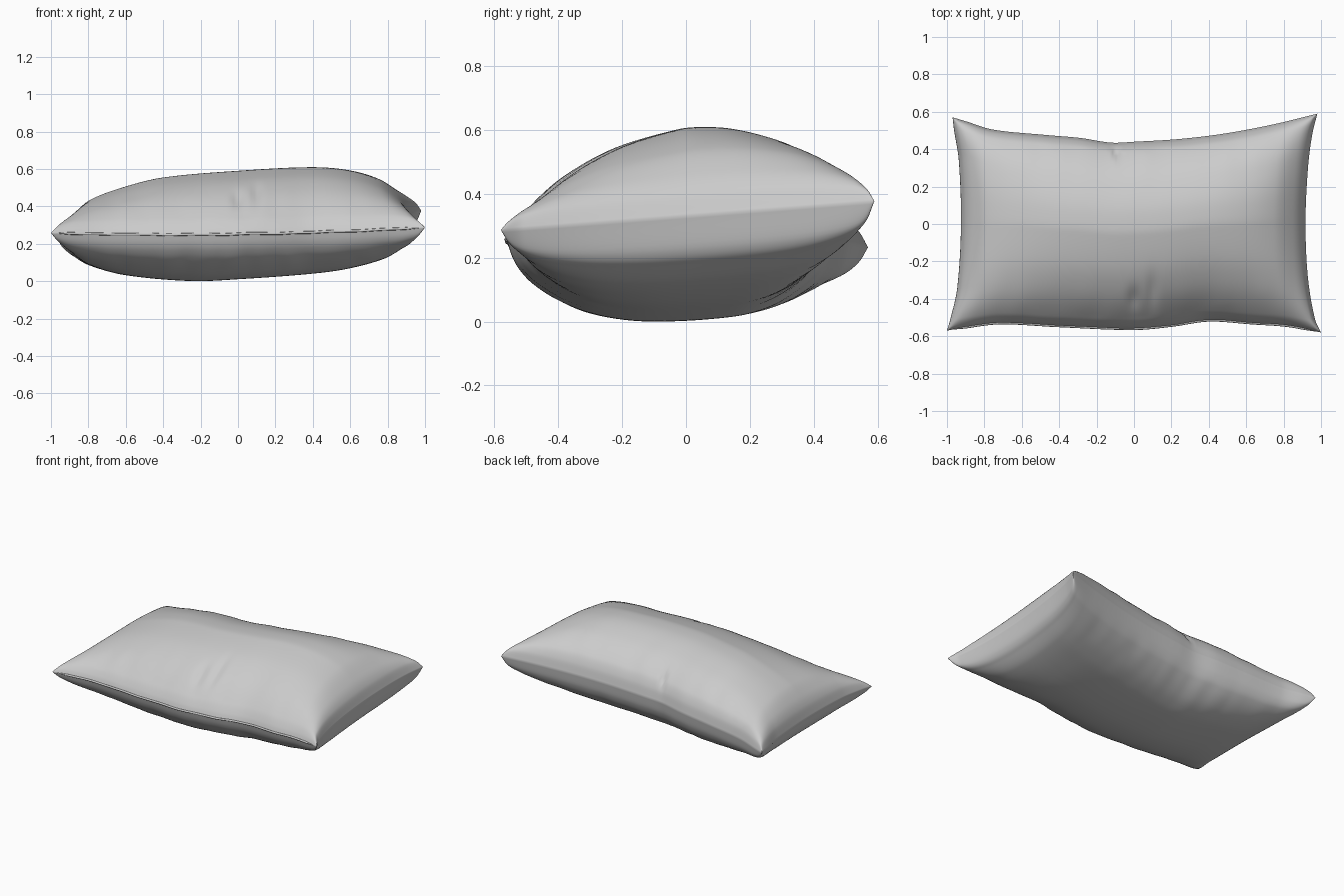
import bpy, bmesh
from math import sin, pi, exp
from mathutils import Vector, noise

if "Cube" in bpy.data.objects:
    bpy.data.objects.remove(bpy.data.objects["Cube"])


def curve(keys):
    """Smooth interpolator through (t, value) pairs."""
    def tangent(i):
        a, b = keys[max(i - 1, 0)], keys[min(i + 1, len(keys) - 1)]
        return (b[1] - a[1]) / (b[0] - a[0])

    def f(t):
        t = min(max(t, keys[0][0]), keys[-1][0])
        i = 0
        while i < len(keys) - 2 and t > keys[i + 1][0]:
            i += 1
        (t0, p0), (t1, p1) = keys[i], keys[i + 1]
        h = t1 - t0
        s = (t - t0) / h
        return ((2*s**3 - 3*s*s + 1) * p0 + (s**3 - 2*s*s + s) * h * tangent(i)
                + (3*s*s - 2*s**3) * p1 + (s**3 - s*s) * h * tangent(i + 1))
    return f


# Outline of the four edges seen from above
back = curve([(-1, .57), (-.93, .55), (-.78, .505), (-.5, .477), (-.3, .46), (-.13, .435),
              (0, .44), (.25, .455), (.5, .485), (.77, .535), (1, .59)])
front = curve([(-1, -.57), (-.92, -.555), (-.72, -.53), (-.4, -.545), (0, -.56), (.2, -.543),
               (.4, -.515), (.63, -.53), (.83, -.545), (1, -.58)])
left = curve([(-1, -1), (-.88, -.98), (-.6, -.945), (0, -.925), (.6, -.937), (.88, -.962), (1, -.97)])
right = curve([(-1, 1), (-.88, .968), (-.5, .93), (0, .917), (.5, .93), (.8, .952), (1, .98)])

# Crown and belly height along the length, and their fullness across the width
crown = curve([(-1, .25), (-.975, .32), (-.93, .38), (-.85, .44), (-.65, .508), (-.43, .556),
               (0, .59), (.43, .608), (.65, .59), (.82, .54), (.92, .47), (.975, .405), (1, .335)])
belly = curve([(-1, .25), (-.975, .185), (-.93, .13), (-.85, .085), (-.65, .035), (-.27, .004),
               (0, .014), (.43, .045), (.65, .075), (.85, .13), (.93, .18), (.975, .23), (1, .335)])
top_fill = curve([(-1, 0), (-.97, .1), (-.9, .25), (-.7, .54), (-.5, .74), (-.3, .875), (0, .99),
                  (.1, 1), (.3, .96), (.5, .85), (.7, .68), (.9, .4), (.97, .2), (1, 0)])
low_fill = curve([(-1, 0), (-.97, .14), (-.93, .26), (-.85, .42), (-.7, .63), (-.5, .83), (-.25, .96),
                  (0, 1), (.3, .98), (.5, .92), (.7, .76), (.9, .46), (.97, .24), (1, 0)])


def seam_z(u, v):
    a = .26 + .015 * (u + 1)
    b = .235 + .0725 * (u + 1)
    return a + (b - a) * (v + 1) / 2 - .02 * (1 - u*u) * (1 - v) / 2


def bump(x, y, cx, cy, sx, sy):
    return exp(-((x - cx) / sx) ** 2 - ((y - cy) / sy) ** 2)


def puff(height, fill):
    """Thickness that stays full towards the corners."""
    a, b = min(max(height / .35, 0), 1), min(max(fill, 0), 1)
    return height * b / max(a + b - a * b, 1e-6) if a > 0 else 0


def point(u, v, side):
    x = left(v) + (right(v) - left(v)) * (u + 1) / 2
    y = front(u) + (back(u) - front(u)) * (v + 1) / 2
    z = seam_z(u, v)
    if side == 0:
        return Vector((x, y, z))
    mid = seam_z(u, 0)
    if side > 0:
        z += puff(crown(u) - mid, top_fill(v))
        # Pleat at the back and dents at the front
        z -= .04 * bump(x + .3 * (y - .4), y, -.1, .40, .013, .05) * min(1, 8 * (1 - v))
        z -= .018 * bump(x, y, .0, -.40, .03, .06) + .014 * bump(x, y, .1, -.36, .025, .09)
    else:
        z -= puff(mid - belly(u), low_fill(v))
    # Soft gathers running in from the seams
    inset = (1 - u*u) * (1 - v*v)
    gather = noise.noise(Vector((x * 9, y * 3, side * 4))) * .012
    z += side * gather * min(inset * 4, 1) * abs(v) ** 3
    return Vector((x, y, z))


# Pillow body: two puffed sheets sharing one seam
NU, NV = 150, 100


def spread(i, n):
    s = 2 * i / n - 1
    return .15 * s + .85 * sin(s * pi / 2)


bm = bmesh.new()
rim = {}
for side in (1, -1):
    g = {}
    for i in range(NU + 1):
        for j in range(NV + 1):
            u, v = spread(i, NU), spread(j, NV)
            if i in (0, NU) or j in (0, NV):
                if (i, j) not in rim:
                    rim[i, j] = bm.verts.new(point(u, v, 0))
                g[i, j] = rim[i, j]
            else:
                g[i, j] = bm.verts.new(point(u, v, side))
    for i in range(NU):
        for j in range(NV):
            q = [g[i, j], g[i + 1, j], g[i + 1, j + 1], g[i, j + 1]]
            bm.faces.new(q if side > 0 else q[::-1])
low = min(v.co.z for v in bm.verts)
bmesh.ops.translate(bm, verts=bm.verts, vec=(0, 0, -low))
mesh = bpy.data.meshes.new("pillow_body")
bm.to_mesh(mesh)
bm.free()
body = bpy.data.objects.new("pillow_body", mesh)
bpy.context.collection.objects.link(body)
bpy.context.view_layer.objects.active = body
body.select_set(True)
bpy.ops.object.shade_smooth_by_angle(angle=2.6)

# Stitched hem along the front edge
cu = bpy.data.curves.new("front_hem", 'CURVE')
cu.dimensions = '3D'
cu.bevel_depth = .007
cu.bevel_resolution = 2
cu.use_fill_caps = True
sp = cu.splines.new('POLY')
N = 80
sp.points.add(N)
for k in range(N + 1):
    u = -.97 + 1.94 * k / N
    p = point(u, -1, 0)
    sp.points[k].co = (p.x, p.y, p.z - low + .004 * noise.noise(Vector((u * 7, 0, 0))), 1)
    sp.points[k].radius = min(1, .2 + 12 * (.97 - abs(u)))
sp.use_smooth = True
hem = bpy.data.objects.new("front_hem", cu)
bpy.context.collection.objects.link(hem)
